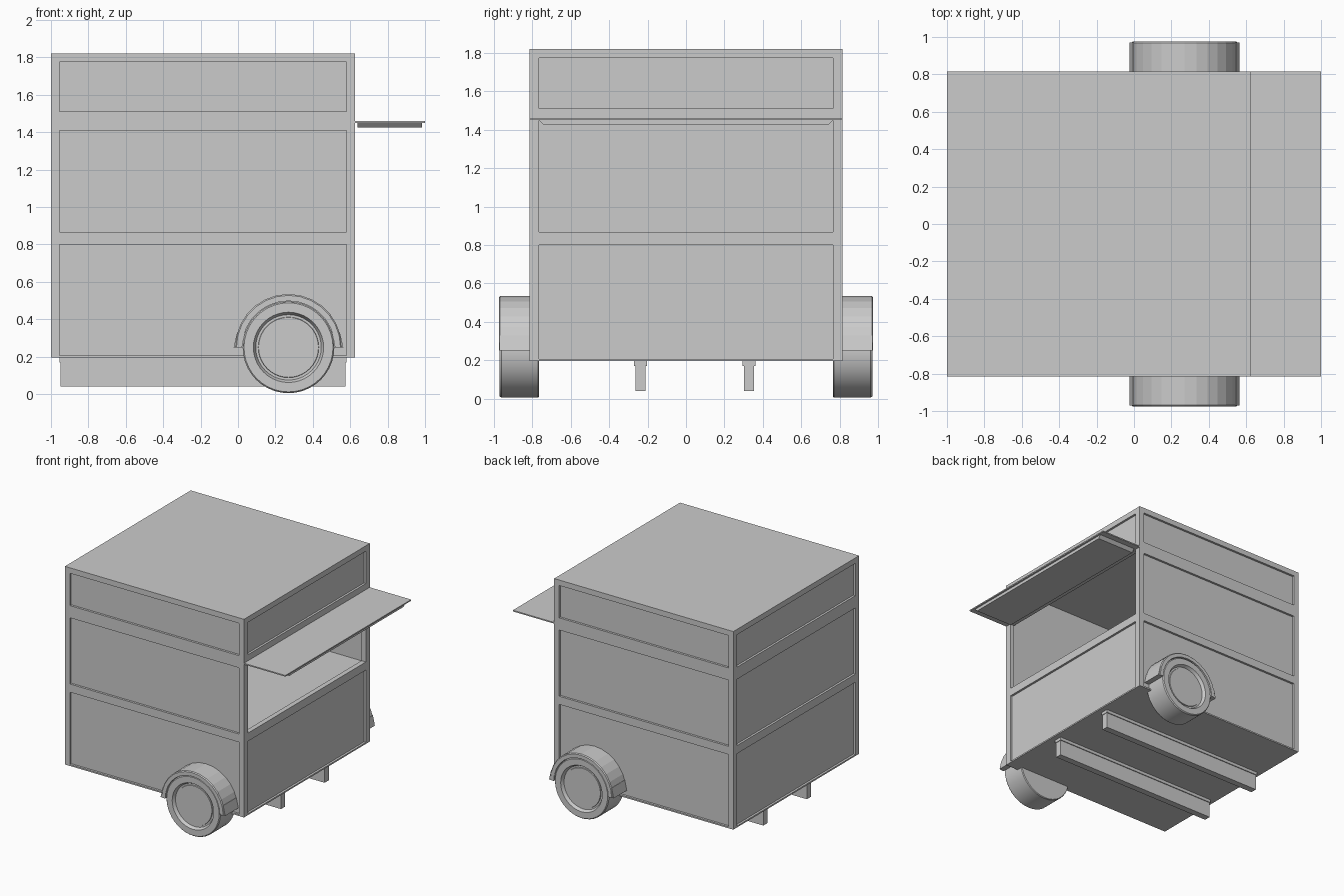
import bpy, bmesh
from math import pi, sin, cos

if "Cube" in bpy.data.objects:
    bpy.data.objects.remove(bpy.data.objects["Cube"])


def finish(name, bm, smooth=False):
    bmesh.ops.remove_doubles(bm, verts=bm.verts, dist=1e-5)
    bmesh.ops.recalc_face_normals(bm, faces=bm.faces)
    me = bpy.data.meshes.new(name)
    bm.to_mesh(me)
    bm.free()
    ob = bpy.data.objects.new(name, me)
    bpy.context.collection.objects.link(ob)
    if smooth:
        bpy.ops.object.select_all(action='DESELECT')
        ob.select_set(True)
        bpy.context.view_layer.objects.active = ob
        bpy.ops.object.shade_smooth_by_angle(angle=0.5)
    return ob


def add_box(bm, x, y, z):
    vs = bmesh.ops.create_cube(bm, size=1)['verts']
    for v in vs:
        v.co = [(a + b) / 2 + c * (b - a) for (a, b), c in zip((x, y, z), v.co)]
    return vs


def box(name, x, y, z):
    bm = bmesh.new()
    add_box(bm, x, y, z)
    return finish(name, bm)


def cut(ob, cutter):
    mod = ob.modifiers.new("cut", 'BOOLEAN')
    mod.operation, mod.solver, mod.object = 'DIFFERENCE', 'EXACT', cutter
    bpy.context.view_layer.objects.active = ob
    bpy.ops.object.modifier_apply(modifier=mod.name)
    bpy.data.objects.remove(cutter)


def lathe(name, profile, side, start, end, steps, closed, smooth):
    """Sweep (radius, y) points around the wheel axle."""
    bm = bmesh.new()
    rings = []
    for i in range(steps + 1):
        a = start + (end - start) * i / steps
        rings.append([bm.verts.new((WX + r * cos(a), side * y, WZ + r * sin(a)))
                      for r, y in profile])
    n = len(profile)
    for p, q in zip(rings, rings[1:]):
        for j in range(n if closed else n - 1):
            k = (j + 1) % n
            bm.faces.new((p[j], p[k], q[k], q[j]))
    if closed:
        bm.faces.new(rings[0])
        bm.faces.new(rings[-1])
    return finish(name, bm, smooth)


X0, X1, Y, Z0, Z1 = -1.0, 0.625, 0.815, 0.195, 1.82
WX, WZ = 0.27, 0.25
D = 0.018

# Kiosk body with hollow service space
body = box("kiosk_body", (X0, X1), (-Y, Y), (Z0, Z1))
cut(body, box("cavity", (-0.96, 0.585), (-0.775, 0.775), (0.86, 1.78)))

# Recessed wall panels and the service opening
bm = bmesh.new()
px, py = (-0.955, 0.58), (-0.765, 0.765)
for i, z in enumerate([(0.207, 0.80), (0.867, 1.41), (1.51, 1.775)]):
    add_box(bm, px, (-Y - 0.1, -Y + D), z)
    add_box(bm, px, (Y - D, Y + 0.1), z)
    add_box(bm, (X0 - 0.1, X0 + D), py, z)
    if i == 1:
        add_box(bm, (0.5, X1 + 0.1), py, (z[0], 1.45))
    else:
        add_box(bm, (X1 - D, X1 + 0.1), py, z)
cut(body, finish("panel_cutter", bm))

# Raised hatch with tapered inner panel
box("awning", (X1, 1.0), (-Y, Y), (1.45, 1.46))
bm = bmesh.new()
for v in add_box(bm, (0.64, 0.985), (-0.765, 0.765), (1.425, 1.45)):
    if v.co.z < 1.43:
        v.co.y *= 0.97
finish("awning_inner_panel", bm)

# Support skids
for i, y in enumerate((-0.237, 0.328)):
    box(f"skid_{i}", (-0.95, 0.575), (y - 0.027, y + 0.027), (0.04, 0.175))
    box(f"skid_flange_{i}", (-0.955, 0.58), (y - 0.034, y + 0.034), (0.17, Z0))

# Wheels and fenders
wheel = [(0, 0.765), (0.24, 0.765), (0.245, 0.772), (0.245, 0.962), (0.238, 0.97),
         (0.188, 0.97), (0.175, 0.945), (0.162, 0.945), (0.16, 0.952), (0, 0.952)]
fender = [(0.248, 0.80), (0.285, 0.80), (0.285, 0.968), (0.278, 0.975), (0.248, 0.975)]
for side, label in ((-1, "front"), (1, "back")):
    lathe(f"wheel_{label}", wheel, side, 0, 2 * pi, 40, False, True)
    lathe(f"fender_{label}", fender, side, 0, pi, 14, True, False)
    # Flared fender ends
    for i, s in enumerate((-1, 1)):
        x = sorted((WX + s * 0.25, WX + s * 0.293))
        ys = sorted((side * 0.80, side * 0.97))
        bm = bmesh.new()
        for v in add_box(bm, x, ys, (0.25, 0.33)):
            if v.co.z > 0.3:
                v.co.x -= s * 0.018
        finish(f"fender_end_{label}_{i}", bm)
